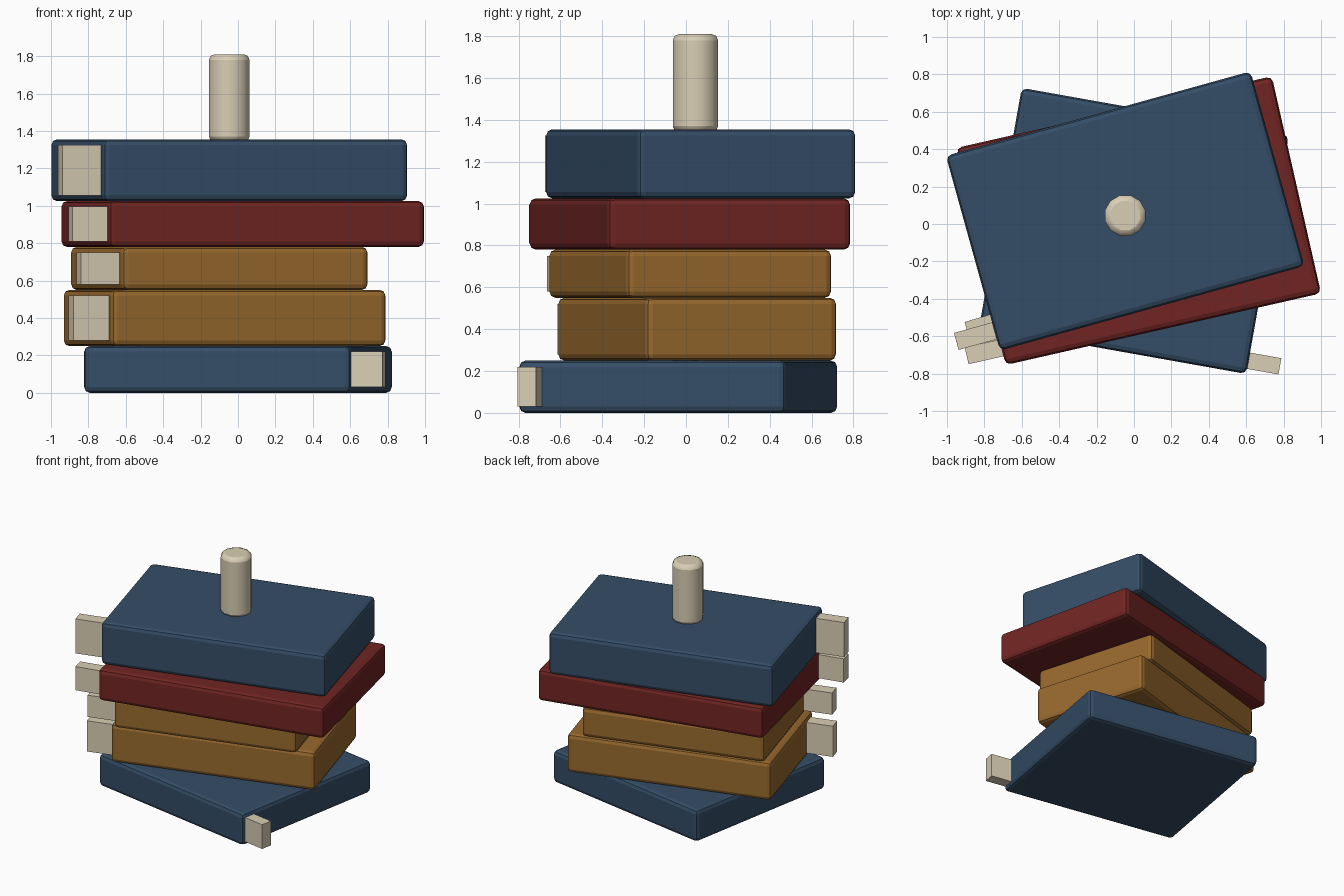
import bpy
from math import radians
from mathutils import Matrix

if "Cube" in bpy.data.objects:
    bpy.data.objects.remove(bpy.data.objects["Cube"])


def material(name, color):
    m = bpy.data.materials.new(name)
    m.diffuse_color = (*color, 1)
    m.use_nodes = True
    m.node_tree.nodes["Principled BSDF"].inputs["Base Color"].default_value = m.diffuse_color
    return m


BLUE = material("blue", (0.035, 0.075, 0.135))
RED = material("red", (0.16, 0.018, 0.016))
OCHRE = material("ochre", (0.31, 0.14, 0.026))
CREAM = material("cream", (0.70, 0.62, 0.46))


def bevel(obj, width, segments):
    mod = obj.modifiers.new("Bevel", 'BEVEL')
    mod.width, mod.segments = width, segments
    mod.limit_method = 'ANGLE'
    mod.angle_limit = radians(40)


def box(name, u, v, z, mat, frame, rounding=0):
    """Box from local ranges u, v, z, placed in a turned frame."""
    bpy.ops.mesh.primitive_cube_add(size=1)
    obj = bpy.context.object
    obj.name = name
    ranges = (u, v, z)
    centre = Matrix.Translation([(a + b) / 2 for a, b in ranges])
    scale = Matrix.Diagonal([b - a for a, b in ranges] + [1])
    obj.data.transform(centre @ scale)
    obj.matrix_world = frame
    obj.data.materials.append(mat)
    if rounding:
        bevel(obj, rounding, 2)
    return obj


# name, material, length, width, z range, centre, turn, tab side, tab reach, tab v range
BOOKS = [
    ("bottom_book", BLUE, 1.45, 1.295, (0.00, 0.25), (0.00, -0.037), -10.1, 1, 0.895, (-0.62, -0.532)),
    ("second_book", OCHRE, 1.53, 0.95, (0.25, 0.55), (-0.072, 0.053), 16.4, -1, 0.963, (-0.413, -0.318)),
    ("third_book", OCHRE, 1.37, 1.02, (0.55, 0.78), (-0.10, 0.02), 16.2, -1, 0.90, (-0.45, -0.357)),
    ("fourth_book", RED, 1.73, 1.19, (0.78, 1.025), (0.025, 0.018), 12.8, -1, 1.057, (-0.547, -0.455)),
    ("top_book", BLUE, 1.69, 1.08, (1.025, 1.355), (-0.047, 0.07), 15.5, -1, 1.057, (-0.478, -0.384)),
]

# Stacked books, each with a bookmark tab sticking out of one end
for name, mat, length, width, (z0, z1), (x, y), turn, side, reach, tab_v in BOOKS:
    frame = Matrix.Translation((x, y, 0)) @ Matrix.Rotation(radians(turn), 4, 'Z')
    half_l, half_w = length / 2, width / 2
    box(name, (-half_l, half_l), (-half_w, half_w), (z0, z1), mat, frame, 0.03)
    tab_u = sorted((side * reach, side * (half_l - 0.03)))
    box(name + "_tab", tab_u, tab_v, (z0 + 0.03, z1 - 0.03), CREAM, frame)

# Candle with a softened top rim, standing on the top book
bpy.ops.mesh.primitive_cylinder_add(vertices=12, radius=0.112, depth=0.47,
                                    location=(-0.047, 0.045, 1.575),
                                    rotation=(0, 0, radians(15)))
candle = bpy.context.object
candle.name = "candle"
candle.data.materials.append(CREAM)
bevel(candle, 0.03, 2)
bpy.ops.object.shade_smooth_by_angle(angle=radians(50))
